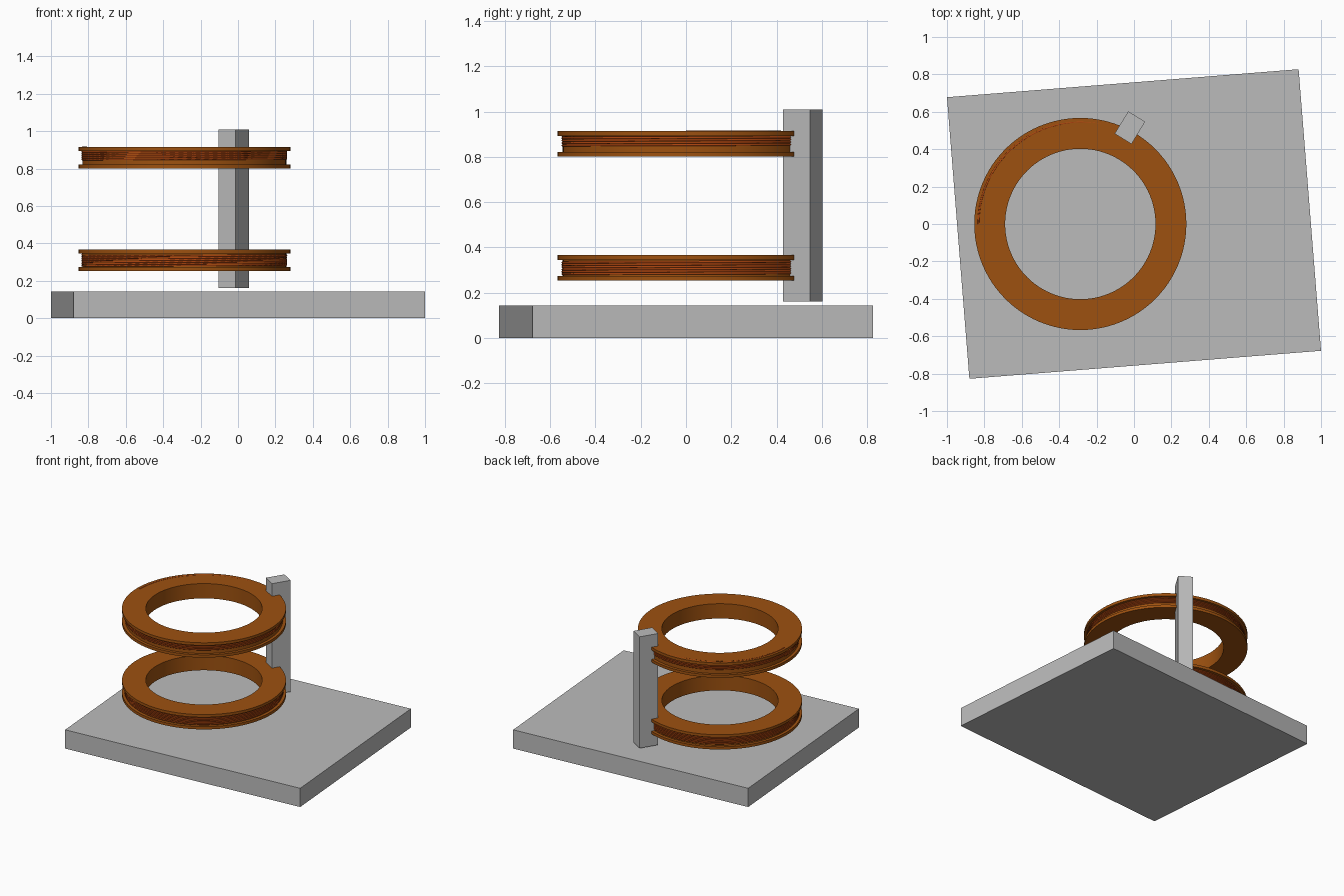
import bpy, bmesh, math

cube = bpy.data.objects.get("Cube")
if cube:
    bpy.data.objects.remove(cube, do_unlink=True)


def material(name, rgb):
    mat = bpy.data.materials.new(name)
    mat.use_nodes = True
    mat.diffuse_color = (*rgb, 1)
    mat.node_tree.nodes["Principled BSDF"].inputs["Base Color"].default_value = (*rgb, 1)
    return mat


GREY = material("light grey", (0.5, 0.5, 0.5))
COPPER = material("copper brown", (0.34, 0.083, 0.005))
WIRE = material("copper red wire", (0.42, 0.06, 0.005))

CENTRE = (-0.287, 0.0)
OUTER, INNER, HUB = 0.567, 0.402, 0.545
HEIGHT, FLANGE = 0.113, 0.021


def add(name, data, mat):
    obj = bpy.data.objects.new(name, data)
    bpy.context.collection.objects.link(obj)
    data.materials.append(mat)
    return obj


def block(name, size, location, angle):
    bm = bmesh.new()
    bmesh.ops.create_cube(bm, size=1)
    bmesh.ops.scale(bm, vec=size, verts=bm.verts)
    mesh = bpy.data.meshes.new(name)
    bm.to_mesh(mesh)
    bm.free()
    obj = add(name, mesh, GREY)
    obj.location = location
    obj.rotation_euler.z = math.radians(angle)


def spool(name, z):
    """Lathed ring with a flange above and below a shallow groove."""
    top = HEIGHT - FLANGE
    profile = [(INNER, 0), (OUTER, 0), (OUTER, FLANGE), (HUB, FLANGE),
               (HUB, top), (OUTER, top), (OUTER, HEIGHT), (INNER, HEIGHT)]
    bm = bmesh.new()
    verts = [bm.verts.new((r, 0, h)) for r, h in profile]
    edges = [bm.edges.new((v, verts[i - 1])) for i, v in enumerate(verts)]
    bmesh.ops.spin(bm, geom=verts + edges, cent=(0, 0, 0), axis=(0, 0, 1),
                   angle=math.tau, steps=96, use_duplicate=False)
    bmesh.ops.remove_doubles(bm, verts=bm.verts, dist=0.0001)
    bmesh.ops.recalc_face_normals(bm, faces=bm.faces)
    mesh = bpy.data.meshes.new(name)
    bm.to_mesh(mesh)
    bm.free()
    obj = add(name, mesh, COPPER)
    obj.location = (*CENTRE, z)
    bpy.ops.object.select_all(action="DESELECT")
    obj.select_set(True)
    bpy.context.view_layer.objects.active = obj
    bpy.ops.object.shade_smooth_by_angle(angle=math.radians(30))


def winding(name, z_low, z_high, turns, end_angle):
    """Wire wound upward in a helix that stops at end_angle."""
    curve = bpy.data.curves.new(name, "CURVE")
    curve.dimensions = "3D"
    curve.bevel_depth = 0.0055
    curve.bevel_resolution = 1
    curve.use_fill_caps = True
    spline = curve.splines.new("POLY")
    count = int(turns * 72)
    spline.points.add(count)
    for i, point in enumerate(spline.points):
        t = i / count
        a = math.radians(end_angle) - math.tau * turns * (1 - t)
        point.co = (HUB * math.cos(a), HUB * math.sin(a),
                    z_low + (z_high - z_low) * t, 1)
    obj = add(name, curve, WIRE)
    obj.location = (*CENTRE, 0)


# Base plate and upright post
block("base_plate", (1.886, 1.51, 0.143), (0, 0, 0.0715), 4.55)
block("support_post", (0.106, 0.14, 0.85), (-0.022, 0.515, 0.585), -31.5)

# Two wound rings; the upper winding breaks through its top flange
spool("lower_ring", 0.253)
spool("upper_ring", 0.801)
winding("lower_winding", 0.28, 0.341, 6, 180)
winding("upper_winding", 0.848, 0.912, 6, 180)
